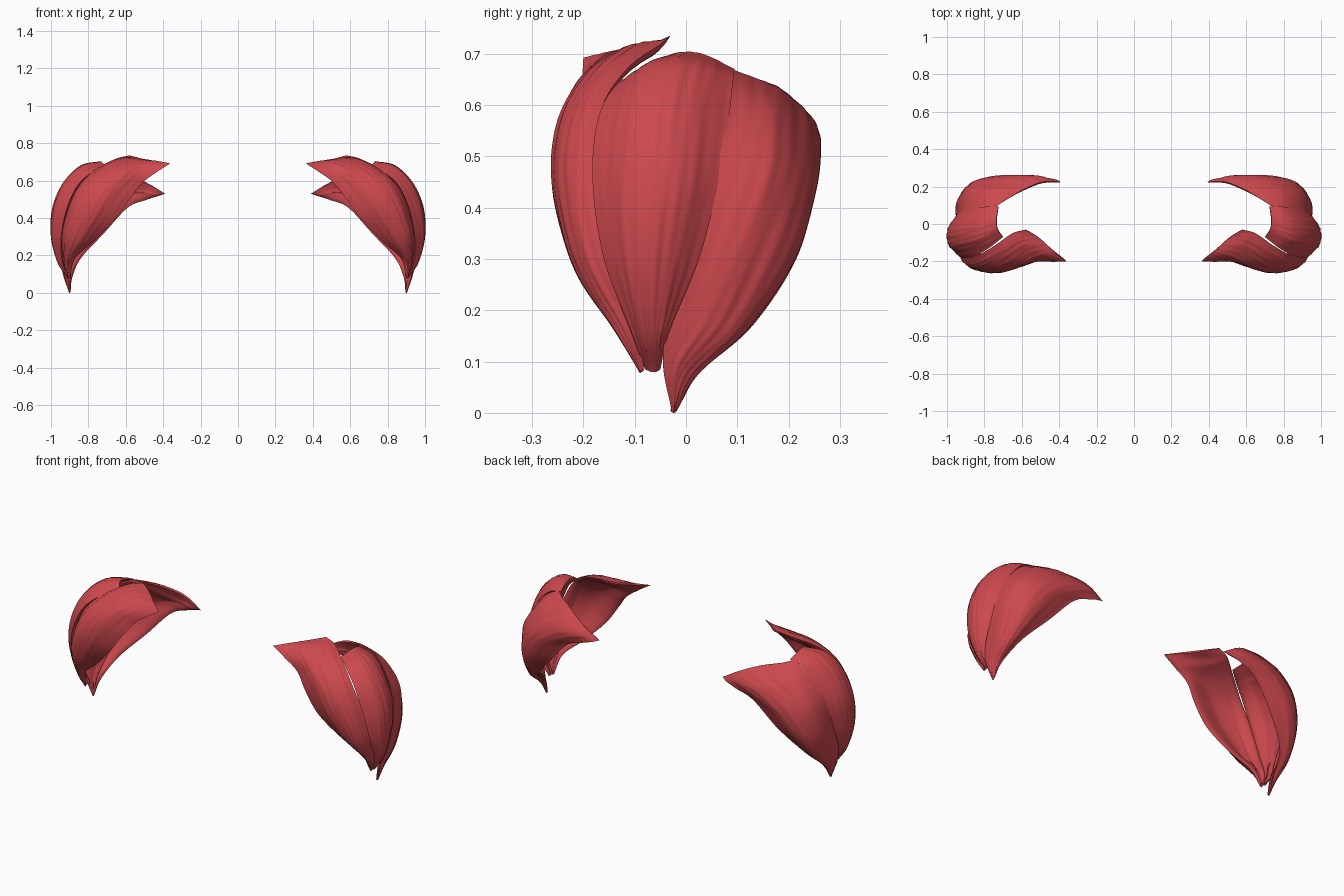
import bpy, math
from mathutils import Vector

red = bpy.data.materials.new("muscle_red")
red.diffuse_color = (0.60, 0.065, 0.075, 1)


def spline(pts, t):
    """Catmull-Rom point at t in 0..1 along a list of vectors."""
    n = len(pts) - 1
    s = min(max(t, 0), 1) * n
    i = min(int(s), n - 1)
    f = s - i
    b, c = pts[i], pts[i + 1]
    a = pts[i - 1] if i > 0 else b * 2 - c
    d = pts[i + 2] if i + 2 <= n else c * 2 - b
    return 0.5 * (2 * b + (c - a) * f + (2 * a - 5 * b + 4 * c - d) * f * f
                  + (3 * b - a - 3 * c + d) * f ** 3)


def muscle(name, rows, thick, nu=36, nv=64, phase=0.0):
    """Closed muscle sheet: rows run from lower tendon to upper origin."""
    rows = [[Vector(p) for p in r] for r in rows]

    def at(u, v):
        return spline([spline(r, u) for r in rows], v)

    verts, faces = [], []
    ring = 2 * nu
    for j in range(nv + 1):
        v = j / nv
        outer, inner = [], []
        for i in range(nu + 1):
            u = i / nu
            p = at(u, v)
            du = at(min(u + .01, 1), v) - at(max(u - .01, 0), v)
            dv = at(u, min(v + .01, 1)) - at(u, max(v - .01, 0))
            n = du.cross(dv).normalized()
            swell = math.sqrt(max(0, math.sin(math.pi * u)))
            ends = min(1, 0.25 + 4 * v, 0.25 + 5 * (1 - v))
            # faint fibre streaks running along the muscle
            fibre = 0.0016 * swell * ends * (
                math.sin(34 * u + 5 * v + phase) * math.sin(7 * v + 9 * u + phase)
                + 0.6 * math.sin(61 * u - 6 * v))
            outer.append(p + n * fibre)
            inner.append(p - n * thick * swell * ends)
        verts += outer + inner[-2:0:-1]
    for j in range(nv):
        for i in range(ring):
            k = (i + 1) % ring
            a, b = j * ring, (j + 1) * ring
            faces.append((a + i, a + k, b + k, b + i))
    # end caps as strips between outer and inner sheet
    for base, flip in ((0, True), (nv * ring, False)):
        for i in range(nu):
            f = [base + i, base + i + 1, base + (ring - i - 1) % ring, base + (ring - i) % ring]
            f = list(dict.fromkeys(f))
            if len(f) > 2:
                faces.append(tuple(reversed(f)) if flip else tuple(f))
    me = bpy.data.meshes.new(name)
    me.from_pydata([tuple(p) for p in verts], [], faces)
    me.validate()
    me.materials.append(red)
    ob = bpy.data.objects.new(name, me)
    bpy.context.collection.objects.link(ob)
    mirror = ob.modifiers.new("mirror", 'MIRROR')
    mirror.use_mirror_merge = False
    bpy.ops.object.select_all(action='DESELECT')
    ob.select_set(True)
    bpy.context.view_layer.objects.active = ob
    bpy.ops.object.shade_smooth_by_angle(angle=math.radians(50))
    return ob


# middle head, over the outside of the shoulder
muscle("shoulder_muscle_middle", [
    [(.900, -.080, .085), (.908, -.068, .080), (.908, -.058, .080), (.900, -.050, .085)],
    [(.938, -.108, .16), (.960, -.085, .16), (.962, -.055, .16), (.945, -.032, .16)],
    [(.945, -.160, .30), (.992, -.105, .30), (.995, -.040, .30), (.955, .025, .30)],
    [(.915, -.182, .45), (.982, -.110, .45), (.988, -.020, .45), (.935, .063, .45)],
    [(.860, -.172, .57), (.925, -.100, .585), (.930, -.010, .585), (.875, .083, .57)],
    [(.785, -.135, .64), (.835, -.075, .675), (.840, .010, .675), (.800, .092, .65)],
    [(.700, -.070, .67), (.730, -.025, .700), (.735, .030, .700), (.725, .095, .67)],
], 0.045)

# rear head, sweeping backwards and inwards
muscle("shoulder_muscle_rear", [
    [(.902, -.028, .004), (.903, -.025, .000), (.900, -.022, .000), (.897, -.018, .004)],
    [(.930, -.045, .10), (.930, -.010, .085), (.910, .020, .075), (.885, .030, .085)],
    [(.945, -.030, .20), (.945, .060, .18), (.910, .120, .165), (.840, .130, .185)],
    [(.950, .025, .36), (.945, .125, .33), (.870, .210, .30), (.720, .200, .315)],
    [(.920, .065, .50), (.900, .175, .47), (.790, .250, .43), (.590, .235, .455)],
    [(.835, .085, .615), (.800, .185, .58), (.670, .260, .52), (.490, .245, .497)],
    [(.750, .092, .665), (.680, .185, .625), (.550, .255, .56), (.425, .240, .518)],
    [(.705, .115, .655), (.600, .180, .635), (.490, .225, .590), (.390, .225, .530)],
], 0.04, phase=1.3)

# front head, sweeping forwards and inwards up to the collar
front = [
    [(.910, -.082, .090), (.908, -.087, .080), (.903, -.090, .078), (.898, -.092, .085)],
    [(.935, -.095, .17), (.925, -.130, .165), (.905, -.142, .165), (.870, -.130, .185)],
    [(.940, -.150, .31), (.910, -.205, .30), (.850, -.218, .28), (.770, -.180, .275)],
    [(.900, -.170, .47), (.860, -.235, .46), (.770, -.260, .43), (.660, -.220, .390)],
    [(.835, -.165, .59), (.790, -.218, .585), (.700, -.255, .55), (.580, -.220, .500)],
    [(.745, -.115, .670), (.700, -.165, .670), (.610, -.215, .640), (.515, -.200, .585)],
    [(.650, -.050, .718), (.600, -.100, .718), (.520, -.165, .690), (.435, -.202, .645)],
    [(.580, -.030, .735), (.500, -.080, .715), (.430, -.145, .705), (.362, -.200, .692)],
]
muscle("shoulder_muscle_front", [r[::-1] for r in front], 0.04, phase=2.6)
